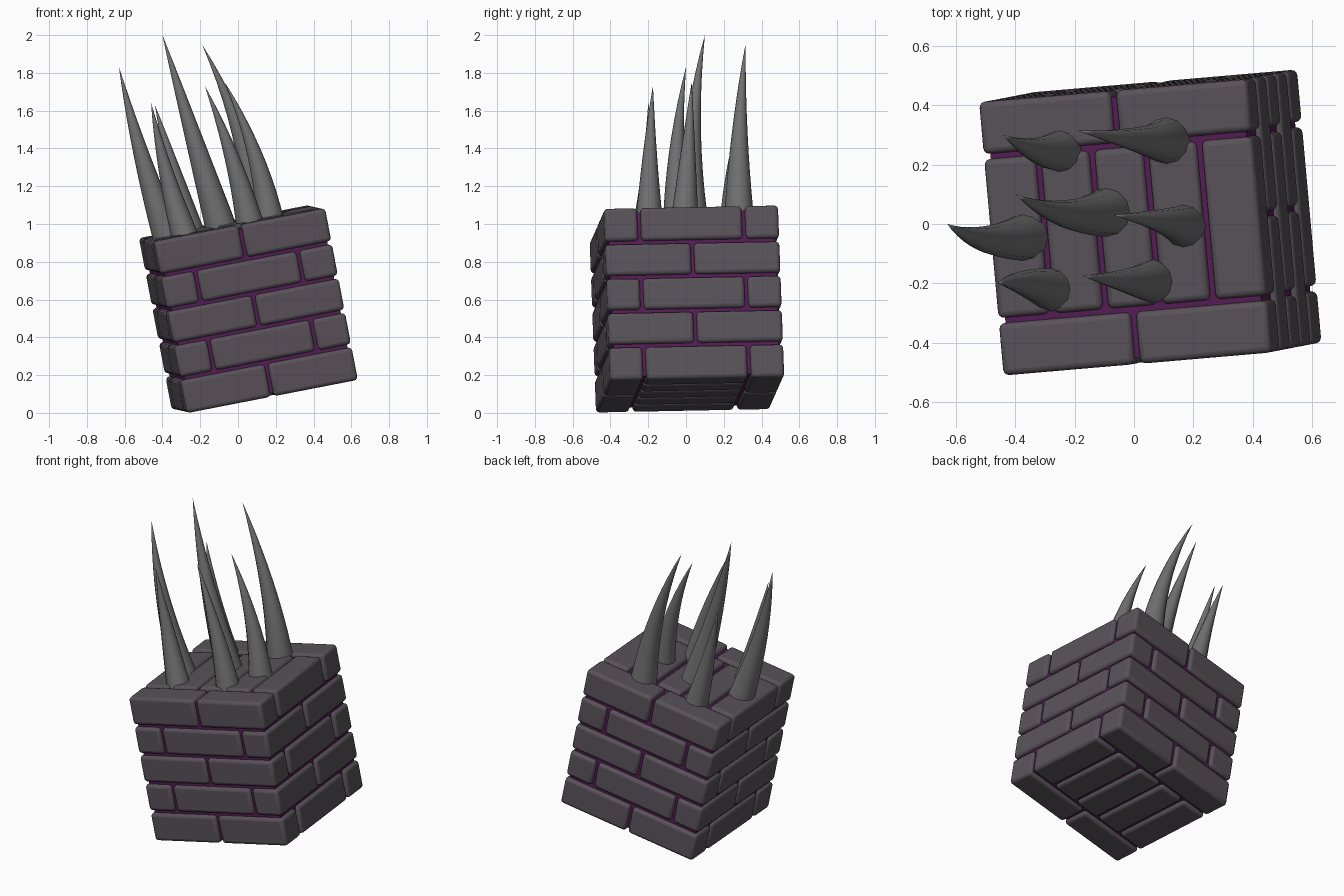
import bpy, bmesh, math
from mathutils import Vector, Matrix

if "Cube" in bpy.data.objects:
    bpy.data.objects.remove(bpy.data.objects["Cube"])

# Tilted frame of the brick block
X = Vector((0.977, 0.084, 0.19)).normalized()
Y = Vector((-0.088, 0.996, 0.02))
Y = (Y - X * Y.dot(X)).normalized()
Z = X.cross(Y)
FRAME = Matrix.Translation((0.055, 0.005, 0.55)) @ Matrix((X, Y, Z)).transposed().to_4x4()
H = 0.463            # half size of the block
P = 2 * H / 5        # course pitch
GAP = 0.018


def material(name, rgb):
    m = bpy.data.materials.new(name)
    m.diffuse_color = (*rgb, 1)
    m.use_nodes = True
    m.node_tree.nodes["Principled BSDF"].inputs["Base Color"].default_value = m.diffuse_color
    return m


brick_mat = material("brick", (0.10, 0.085, 0.10))
mortar_mat = material("mortar", (0.09, 0.012, 0.09))
spike_mat = material("spike", (0.16, 0.16, 0.16))


def make_object(name, bm, mat, matrix=Matrix()):
    bmesh.ops.recalc_face_normals(bm, faces=bm.faces)
    me = bpy.data.meshes.new(name)
    bm.to_mesh(me)
    bm.free()
    me.materials.append(mat)
    ob = bpy.data.objects.new(name, me)
    bpy.context.collection.objects.link(ob)
    ob.matrix_world = matrix
    return ob


def smooth(ob, angle):
    bpy.ops.object.select_all(action='DESELECT')
    ob.select_set(True)
    bpy.context.view_layer.objects.active = ob
    bpy.ops.object.shade_smooth_by_angle(angle=math.radians(angle))


def add_box(bm, center, size, turn=Matrix()):
    m = turn @ Matrix.Translation(center) @ Matrix.Diagonal((*size, 1))
    bmesh.ops.create_cube(bm, size=1, matrix=m)


# Brick courses, every other one turned a quarter
for course in range(5):
    bm = bmesh.new()
    turn = Matrix.Rotation(math.pi / 2 * (course % 2), 4, 'Z')
    z = -H + P * (course + 0.5)
    height = P - (GAP if 0 < course < 4 else GAP / 2)
    z += {0: -GAP / 4, 4: GAP / 4}.get(course, 0)
    for side in (-1, 1):      # two long bricks along each outer side
        for half in (-1, 1):
            add_box(bm, (half * (H / 2 + GAP / 4), side * (H - P / 2 + GAP / 4), z),
                    (H - GAP / 2, P - GAP / 2, height), turn)
    for i in range(5):        # five bricks across the middle
        lo = -H + P * i + (GAP / 2 if i > 0 else 0)
        hi = -H + P * (i + 1) - (GAP / 2 if i < 4 else 0)
        add_box(bm, ((lo + hi) / 2, 0, z), (hi - lo, 3 * P - GAP, height), turn)
    ob = make_object(f"brick_course_{course + 1}", bm, brick_mat, FRAME)
    bev = ob.modifiers.new("rounded", 'BEVEL')
    bev.width = 0.02
    bev.segments = 3
    smooth(ob, 50)

# Mortar core
bm = bmesh.new()
bmesh.ops.create_cube(bm, size=2 * (H - 0.022))
make_object("mortar_core", bm, mortar_mat, FRAME)


# Curved spikes: base xy, tip xyz, sideways bow
SPIKES = [
    ((-0.37, -0.045), (-0.63, 0.00, 1.83), (-0.02, -0.04)),
    ((-0.09, 0.04), (-0.40, 0.10, 2.00), (0.0, -0.05)),
    ((0.105, 0.28), (-0.19, 0.315, 1.95), (0.07, -0.02)),
    ((0.165, -0.01), (-0.07, 0.03, 1.75), (0.05, 0.0)),
    ((0.06, -0.195), (-0.175, -0.175, 1.73), (0.03, -0.01)),
    ((-0.28, -0.225), (-0.46, -0.20, 1.64), (-0.02, 0.02)),
    ((-0.25, 0.245), (-0.44, 0.30, 1.63), (0.0, -0.03)),
]
RINGS, SIDES = 10, 12
top = FRAME @ Vector((0, 0, H))
for n, (base, tip, bow) in enumerate(SPIKES):
    bx, by = base
    bz = top.z - (Z.x * (bx - top.x) + Z.y * (by - top.y)) / Z.z
    a = Vector((bx, by, bz)) - Z * 0.04
    c = Vector(tip)
    b = (a + c) / 2 + 2 * Vector((*bow, 0)) * 0.7
    r0 = 0.05 + 0.033 * (c.z - a.z)
    bm = bmesh.new()
    rings = []
    for i in range(RINGS):
        t = i / RINGS
        p = a * (1 - t) ** 2 + b * 2 * t * (1 - t) + c * t * t
        d = ((b - a) * (1 - t) + (c - b) * t).normalized()
        if i == 0:
            d = Z
        u = Vector((0, 1, 0)).cross(d).normalized()
        v = d.cross(u)
        r = r0 * (1 - t) ** 0.95
        rings.append([bm.verts.new(p + (u * math.cos(k * math.tau / SIDES)
                                        + v * math.sin(k * math.tau / SIDES)) * r)
                      for k in range(SIDES)])
    end = bm.verts.new(c)
    bm.faces.new(rings[0])
    for k in range(SIDES):
        j = (k + 1) % SIDES
        for lo, hi in zip(rings, rings[1:]):
            bm.faces.new((lo[k], lo[j], hi[j], hi[k]))
        bm.faces.new((rings[-1][k], rings[-1][j], end))
    smooth(make_object(f"spike_{n + 1}", bm, spike_mat), 50)
